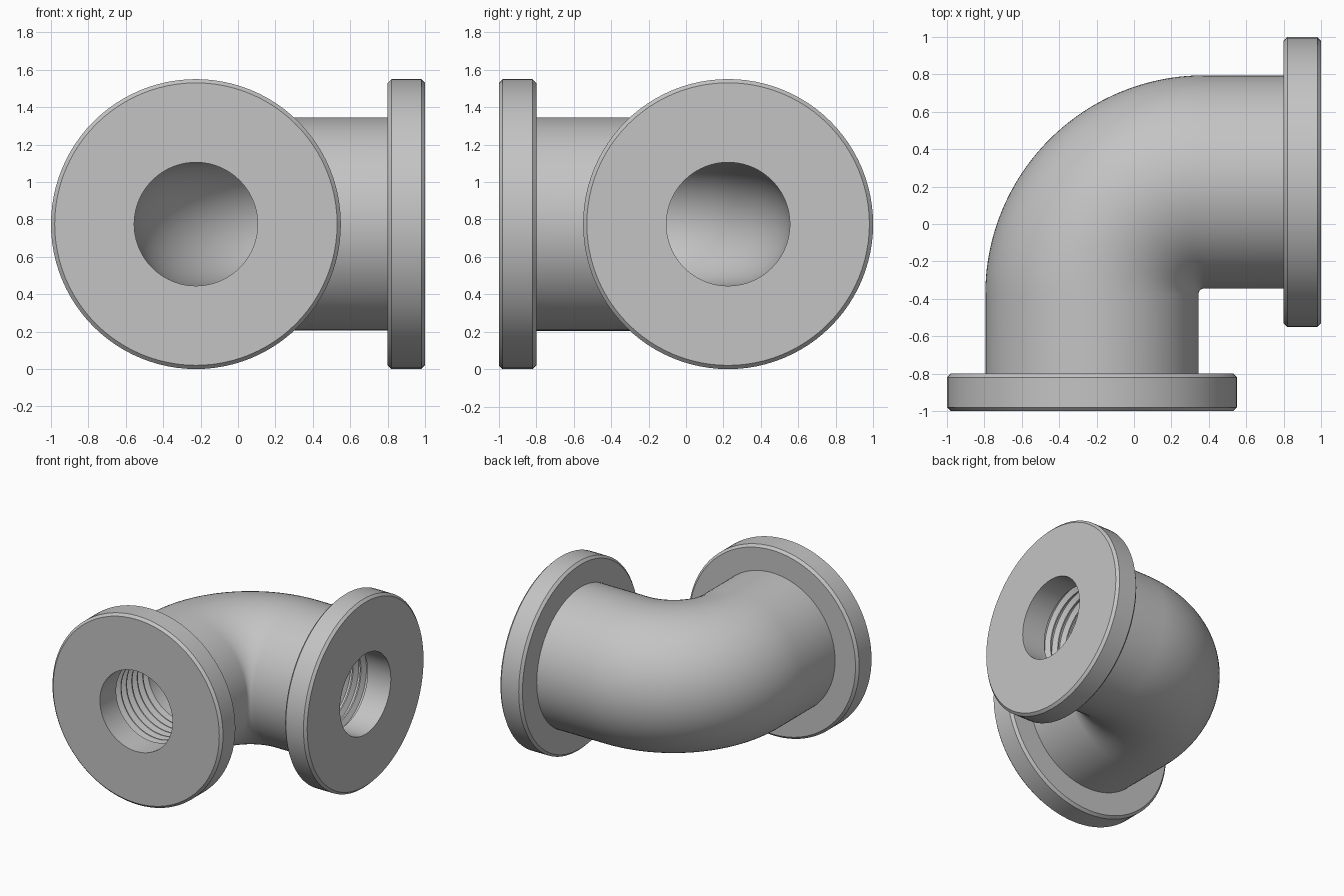
import bpy, bmesh, math
from mathutils import Vector

cube = bpy.data.objects.get("Cube")
if cube:
    bpy.data.objects.remove(cube, do_unlink=True)

# Main dimensions
AXIS = 0.225          # offset of both pipe axes from the centre
HEIGHT = 0.775        # axis height, equal to the flange radius
BEND = 0.6            # centreline bend radius
STRAIGHT = 0.625      # length of each straight leg
ARC = BEND * math.pi / 2
LENGTH = 2 * STRAIGHT + ARC
PLATE, FLANGE_R, PIPE_R, BORE_R = 0.2, 0.775, 0.57, 0.33
SEGMENTS = 96

grey = bpy.data.materials.new("plain grey metal")
grey.use_nodes = True
grey.diffuse_color = (0.55, 0.55, 0.55, 1)
grey.node_tree.nodes["Principled BSDF"].inputs["Base Color"].default_value = grey.diffuse_color


def frame(s):
    """Centre and sideways direction at distance s along the elbow path."""
    corner = BEND - AXIS
    a = min(max((s - STRAIGHT) / BEND, 0), math.pi / 2)
    side = Vector((-math.cos(a), math.sin(a), 0))
    centre = Vector((corner, -corner, HEIGHT)) + side * BEND
    along = Vector((math.sin(a), math.cos(a), 0))
    extra = min(s - STRAIGHT, 0) + max(s - STRAIGHT - ARC, 0)
    return centre + along * extra, side


def sweep(name, profile):
    """Sweep a closed loop of (distance, radius) pairs round the path."""
    bm = bmesh.new()
    rings = []
    for s, r in profile:
        centre, side = frame(s)
        ring = []
        for i in range(SEGMENTS):
            t = 2 * math.pi * i / SEGMENTS
            ring.append(bm.verts.new(centre + side * (r * math.cos(t)) + Vector((0, 0, r * math.sin(t)))))
        rings.append(ring)
    for k, a in enumerate(rings):
        b = rings[(k + 1) % len(rings)]
        for i in range(SEGMENTS):
            j = (i + 1) % SEGMENTS
            bm.faces.new((a[i], a[j], b[j], b[i]))
    bmesh.ops.recalc_face_normals(bm, faces=bm.faces)
    mesh = bpy.data.meshes.new(name)
    bm.to_mesh(mesh)
    bm.free()
    mesh.materials.append(grey)
    obj = bpy.data.objects.new(name, mesh)
    bpy.context.collection.objects.link(obj)
    bpy.ops.object.select_all(action='DESELECT')
    obj.select_set(True)
    bpy.context.view_layer.objects.active = obj
    bpy.ops.object.shade_smooth_by_angle(angle=math.radians(25))
    return obj


# Flange plates with chamfered rims and a smooth bore
C = 0.02
for name, start in (("front_flange", 0), ("left_flange", LENGTH - PLATE)):
    sweep(name, [(start, BORE_R), (start, FLANGE_R - C), (start + C, FLANGE_R),
                 (start + PLATE - C, FLANGE_R), (start + PLATE, FLANGE_R - C),
                 (start + PLATE, BORE_R)])

# Thread grooves cut into the bore of each straight leg
GROOVES, DEPTH = 6, 0.04
pitch = (STRAIGHT - PLATE) / GROOVES
thread = []
for g in range(GROOVES):
    for part, cut in ((0, 0), (0.15, 0), (0.45, DEPTH), (0.7, DEPTH)):
        thread.append((PLATE + (g + part) * pitch, BORE_R + cut))

# Elbow pipe: outer skin one way, threaded bore back again
STEPS = 40
bend = [STRAIGHT + ARC * i / STEPS for i in range(STEPS + 1)]
outer = [(s, PIPE_R) for s in [PLATE] + bend + [LENGTH - PLATE]]
inner = thread + [(s, BORE_R) for s in bend] + [(LENGTH - s, r) for s, r in reversed(thread)]
sweep("elbow_pipe", outer + inner[::-1])
